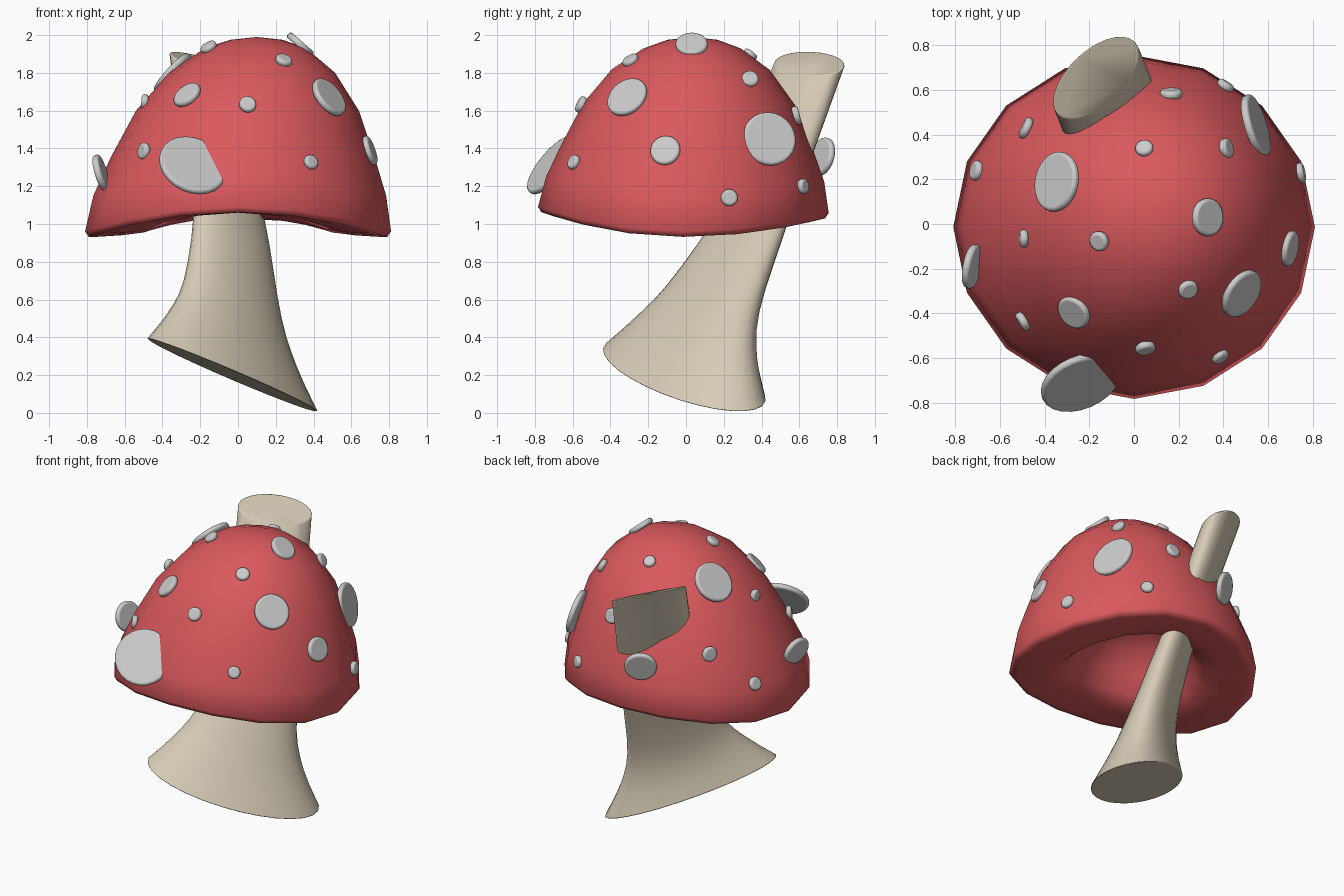
import bpy, math
from mathutils import Vector
from mathutils.bvhtree import BVHTree

if "Cube" in bpy.data.objects:
    bpy.data.objects.remove(bpy.data.objects["Cube"])


def material(name, rgb):
    m = bpy.data.materials.new(name)
    m.diffuse_color = (*rgb, 1)
    m.use_nodes = True
    m.node_tree.nodes["Principled BSDF"].inputs["Base Color"].default_value = m.diffuse_color
    return m


def smooth(ob, angle):
    bpy.ops.object.select_all(action='DESELECT')
    ob.select_set(True)
    bpy.context.view_layer.objects.active = ob
    bpy.ops.object.shade_smooth_by_angle(angle=math.radians(angle))


def loft(name, rings, start=None, end=None):
    """Skin equal rings; ends close on a point if given, else with a flat face."""
    n = len(rings[0])
    verts = [p for r in rings for p in r]
    faces = [(i * n + j, i * n + (j + 1) % n, (i + 1) * n + (j + 1) % n, (i + 1) * n + j)
             for i in range(len(rings) - 1) for j in range(n)]
    last = (len(rings) - 1) * n
    if start is None:
        faces.append(tuple(reversed(range(n))))
    else:
        verts.append(start)
        faces += [(len(verts) - 1, (j + 1) % n, j) for j in range(n)]
    if end is None:
        faces.append(tuple(range(last, last + n)))
    else:
        verts.append(end)
        faces += [(len(verts) - 1, last + j, last + (j + 1) % n) for j in range(n)]
    me = bpy.data.meshes.new(name)
    me.from_pydata([tuple(v) for v in verts], [], faces)
    me.update()
    ob = bpy.data.objects.new(name, me)
    bpy.context.collection.objects.link(ob)
    return ob


# Cap: 16-sided leaning dome with saddle-shaped rim, flat lip and hollow underside
def cap_point(r, z, lift, a):
    t = (z - 0.935) / 1.055
    s = math.sin(a)
    return Vector((0.1 * max(t, 0) ** 1.5 + r * math.cos(a),
                   -0.015 + 0.05 * t + 0.95 * r * s,
                   z + lift * s * s * (0.75 if s > 0 else 1)))


cap_profile = [(0.14, 1.35, 0), (0.26, 1.28, 0.02), (0.36, 1.15, 0.05), (0.43, 1.02, 0.09),
               (0.50, 0.955, 0.11), (0.62, 0.94, 0.12), (0.75, 0.932, 0.13),
               (0.79, 0.932, 0.13), (0.81, 0.96, 0.13), (0.775, 1.15, 0.10),
               (0.70, 1.35, 0.07), (0.59, 1.60, 0.04), (0.44, 1.80, 0.02),
               (0.27, 1.93, 0), (0.14, 1.975, 0)]
cap = loft("cap", [[cap_point(r, z, w, j * math.tau / 16) for j in range(16)]
                   for r, z, w in cap_profile],
           cap_point(0, 1.37, 0, 0), cap_point(0, 1.99, 0, 0))
cap.data.materials.append(material("red", (0.70, 0.10, 0.11)))
smooth(cap, 60)

# Stem: tilted oval sections (centre x, y, z, long radius, short radius, slope x, slope y)
keys = [(-0.03, -0.01, 0.20, 0.555, 0.29, -0.385, -0.075),
        (-0.03, 0.05, 0.39, 0.42, 0.215, -0.39, -0.05),
        (-0.028, 0.14, 0.60, 0.32, 0.165, -0.39, 0.0),
        (-0.035, 0.315, 0.95, 0.25, 0.13, -0.40, 0.10),
        (-0.065, 0.395, 1.15, 0.242, 0.125, -0.40, 0.125),
        (-0.17, 0.655, 1.85, 0.238, 0.125, -0.40, 0.21)]


def section(k, n=28):
    x, y, z, long, short, b, c = k
    ring = []
    h = math.radians(43)
    for j in range(n):
        a = j * math.tau / n
        u, v = long * math.cos(a), short * math.sin(a)
        dx = u * math.cos(h) - v * math.sin(h)
        dy = u * math.sin(h) + v * math.cos(h)
        ring.append(Vector((x + dx, y + dy, z + b * dx + c * dy)))
    return ring


def spline(keys, steps):
    out = []
    for i in range(len(keys) - 1):
        p0, p1 = keys[max(i - 1, 0)], keys[i]
        p2, p3 = keys[i + 1], keys[min(i + 2, len(keys) - 1)]
        for s in range(steps):
            t = s / steps
            if i == len(keys) - 2:  # the long upper stretch is straight
                out.append([m + (q - m) * t for m, q in zip(p1, p2)])
            else:
                out.append([0.5 * (2 * m + (q - l) * t + (2 * l - 5 * m + 4 * q - w) * t ** 2
                                   + (3 * m - l - 3 * q + w) * t ** 3)
                            for l, m, q, w in zip(p0, p1, p2, p3)])
    return out + [list(keys[-1])]


stem = loft("stem", [section(k) for k in spline(keys, 3)])
stem.data.materials.append(material("cream", (0.68, 0.60, 0.47)))
bev = stem.modifiers.new("soft_ends", 'BEVEL')
bev.width, bev.segments, bev.limit_method = 0.03, 3, 'ANGLE'
bev.angle_limit = math.radians(50)
smooth(stem, 60)

# Spots: thin rounded discs lying on the cap (x, y, z, radius[, own facing])
spots = [(-0.28, -0.41, 1.70, 0.08, (-0.5, -0.45, 0.65)), (0.05, -0.55, 1.63, 0.045),
         (0.48, -0.31, 1.67, 0.115), (0.24, -0.29, 1.86, 0.045),
         (0.39, -0.60, 1.33, 0.04), (0.70, -0.11, 1.39, 0.08),
         (0.33, 0.03, 1.95, 0.085, (0.65, 0, 0.75)), (-0.16, -0.08, 1.95, 0.045),
         (-0.38, 0.21, 1.83, 0.135, (-0.72, 0.15, 0.66)),
         (-0.52, -0.07, 1.67, 0.04, (-0.97, 0, 0.1)),
         (-0.52, -0.45, 1.40, 0.045, (-0.85, -0.5, 0.1)),
         (-0.71, 0.24, 1.20, 0.045), (-0.50, 0.44, 1.43, 0.05, (-0.88, 0.42, 0.1)),
         (0.05, 0.32, 1.87, 0.04), (0.43, 0.35, 1.78, 0.045, (0.85, 0.2, 0.45)),
         (0.75, 0.23, 1.14, 0.045), (0.41, 0.62, 1.20, 0.04),
         (0.17, 0.60, 1.58, 0.05, (0, 0.95, 0.25)), (-0.14, 0.51, 1.69, 0.045, (-0.25, 0.9, 0.25))]
tree = BVHTree.FromPolygons([v.co for v in cap.data.vertices],
                            [p.vertices for p in cap.data.polygons])


def disc(name, centre, normal, r, depth=0.036):
    bpy.ops.mesh.primitive_cylinder_add(vertices=24, radius=r, depth=depth, location=centre)
    ob = bpy.context.object
    ob.name = name
    ob.rotation_euler = Vector(normal).to_track_quat('Z', 'Y').to_euler()
    b = ob.modifiers.new("round_edge", 'BEVEL')
    b.width, b.segments, b.limit_method = 0.014, 3, 'ANGLE'
    smooth(ob, 50)
    return ob


for i, (x, y, z, r, *facing) in enumerate(spots):
    hit, nor, _, _ = tree.find_nearest(Vector((x, y, z)))
    if nor.dot(hit - Vector((0, 0, 1.1))) < 0:
        nor = -nor
    disc(f"spot_{i + 1}", hit + nor * 0.008, facing[0] if facing else nor, r)

# Larger spots that stand proud of the cap with one edge sunk in
disc("large_front_spot", (-0.24, -0.71, 1.31), (0.30, -0.72, 0.58), 0.185)
disc("large_side_spot", (0.545, 0.44, 1.45), (0.93, 0.28, 0.25), 0.145)
disc("left_spot", (-0.725, -0.19, 1.27), (-0.93, 0.18, -0.28), 0.10)
disc("back_spot", (-0.15, 0.72, 1.355), (-0.5, 0.8, -0.25), 0.105)
